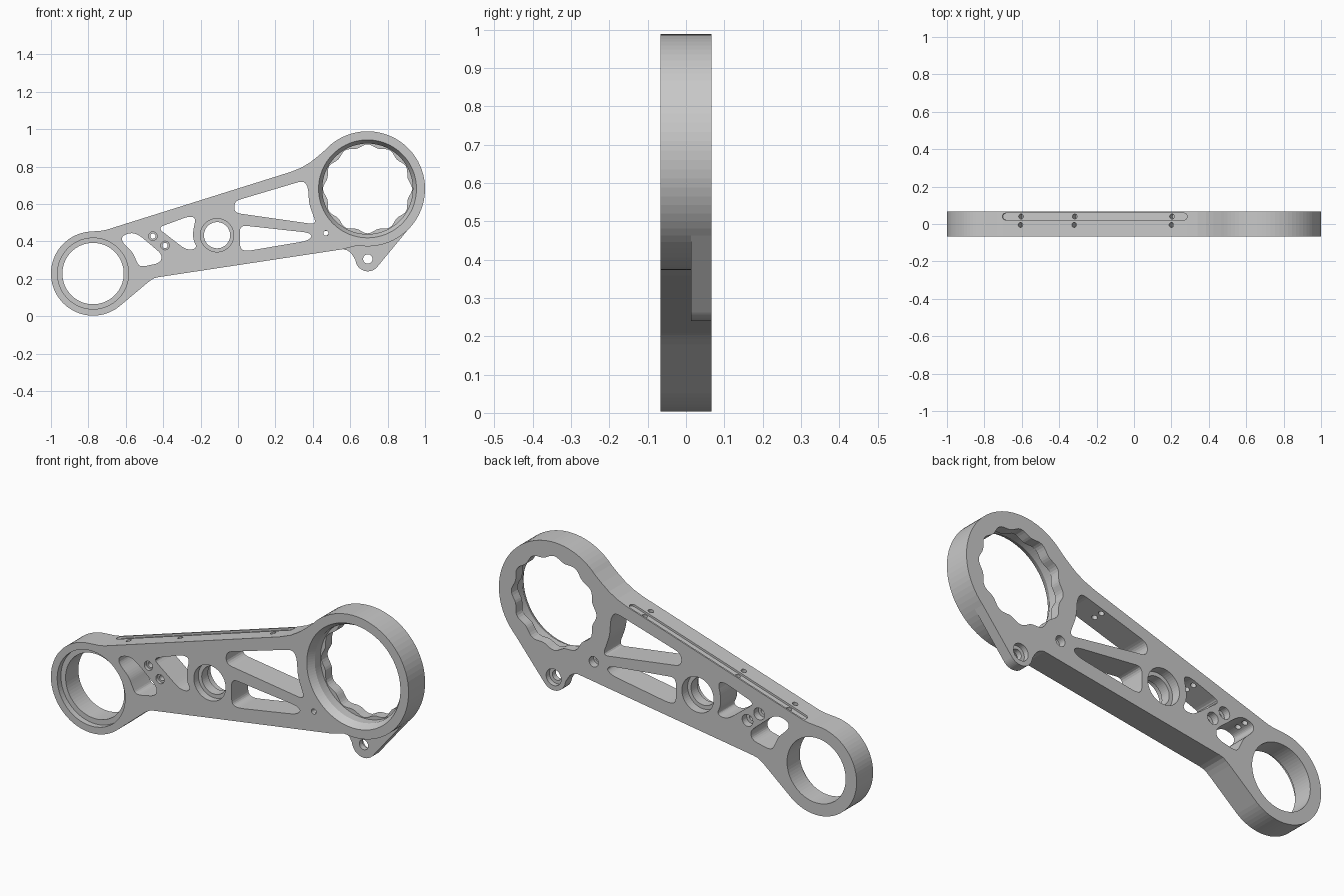
import bpy, bmesh, math
from mathutils import Matrix, Vector

if "Cube" in bpy.data.objects:
    bpy.data.objects.remove(bpy.data.objects["Cube"])

H = 0.066                                   # half thickness
BIG, SMALL = (0.6925, 0.681), (-0.775, 0.228)
# local (u, v, w) -> world x, z, y
FRONT = Matrix(((1, 0, 0, 0), (0, 0, 1, 0), (0, 1, 0, 0), (0, 0, 0, 1)))

metal = bpy.data.materials.new("grey_metal")
metal.diffuse_color = (0.58, 0.58, 0.58, 1)
metal.use_nodes = True
metal.node_tree.nodes["Principled BSDF"].inputs["Base Color"].default_value = metal.diffuse_color


def arc(c, r, a0, a1, n):
    return [(c[0] + r * math.cos(math.radians(a0 + (a1 - a0) * i / n)),
             c[1] + r * math.sin(math.radians(a0 + (a1 - a0) * i / n))) for i in range(n + 1)]


def circle(c, r, n=48):
    return arc(c, r, 0, 360, n)[:-1]


def rounded(pts, r, n=5):
    """Round every corner of a polygon."""
    out = []
    for i, p in enumerate(pts):
        p = Vector(p)
        a, b = Vector(pts[i - 1]) - p, Vector(pts[(i + 1) % len(pts)]) - p
        a = p + a.normalized() * min(r, 0.45 * a.length)
        b = p + b.normalized() * min(r, 0.45 * b.length)
        for k in range(n + 1):
            t = k / n
            out.append(tuple(a * (1 - t) ** 2 + p * 2 * t * (1 - t) + b * t * t))
    return out


def loft(name, rings, matrix=FRONT):
    """Closed solid through rings given as (w, points)."""
    bm = bmesh.new()
    loops = [[bm.verts.new(matrix @ Vector((u, v, w))) for u, v in pts] for w, pts in rings]
    n = len(loops[0])
    for a, b in zip(loops, loops[1:]):
        for i in range(n):
            j = (i + 1) % n
            bm.faces.new((a[i], a[j], b[j], b[i]))
    bm.faces.new(loops[0][::-1])
    bm.faces.new(loops[-1])
    bmesh.ops.recalc_face_normals(bm, faces=bm.faces)
    me = bpy.data.meshes.new(name)
    bm.to_mesh(me)
    bm.free()
    ob = bpy.data.objects.new(name, me)
    bpy.context.collection.objects.link(ob)
    me.materials.append(metal)
    return ob


def combine(target, other, op):
    mod = target.modifiers.new("bool", 'BOOLEAN')
    mod.operation, mod.solver, mod.object = op, 'EXACT', other
    bpy.context.view_layer.objects.active = target
    bpy.ops.object.modifier_apply(modifier=mod.name)
    bpy.data.objects.remove(other)


def cut(rings, matrix=FRONT):
    combine(arm, loft("cutter", rings, matrix), 'DIFFERENCE')


def bore(c, steps, n=48):
    """Stepped round hole, steps are (y, radius)."""
    cut([(y, circle(c, r, n)) for y, r in steps])


# main arm outline: lower edge, big ring, upper edge, small ring
outline = ([(-0.485, 0.178), (-0.465, 0.193), (-0.448, 0.203), (-0.425, 0.209), (0.56, 0.358)]
           + arc(BIG, 0.3075, -100, 138, 52)
           + [(0.425, 0.853), (0.385, 0.822), (0.34, 0.795), (0.28, 0.771),
              (-0.675, 0.471), (-0.70, 0.463), (-0.73, 0.457)]
           + arc(SMALL, 0.225, 94, 308, 46))
arm = loft("link_arm", [(-H, outline), (H, outline)])

# lug on the rear half
LUG = (0.694, 0.306)
lug = ([(0.555, 0.40), (0.56, 0.359), (0.585, 0.352), (0.603, 0.339), (0.615, 0.322)]
       + arc(LUG, 0.066, 185, 318, 20) + [(0.92, 0.476), (0.85, 0.55), (0.6, 0.5)])
combine(arm, loft("lug", [(0.013, lug), (H, lug)]), 'UNION')

# big bore: front chamfer, plain seat, scalloped rear lip
N = 120
scallop = [(BIG[0] + r * math.cos(a), BIG[1] + r * math.sin(a))
           for a, r in ((math.tau * i / N, 0.230 + 0.008 * math.cos(12 * math.tau * i / N))
                        for i in range(N))]
cut([(-0.07, circle(BIG, 0.264, N)), (-0.03, circle(BIG, 0.242, N)),
     (0.015, circle(BIG, 0.242, N)), (0.015, scallop), (0.08, scallop)])

# small ring bore, pivot bore, lug bore
bore(SMALL, [(-0.08, 0.19), (-0.036, 0.19), (-0.036, 0.164), (0.08, 0.164)], 72)
bore((-0.112, 0.433), [(-0.08, 0.089), (-0.03, 0.089), (-0.03, 0.07),
                       (0.02, 0.07), (0.02, 0.089), (0.08, 0.089)])
bore(LUG, [(-0.08, 0.025), (0.04, 0.025), (0.04, 0.042), (0.08, 0.042)], 32)

# small screw holes, counterbored at the back
for c, r, back in (((-0.455, 0.428), 0.014, 0.03), ((-0.39, 0.378), 0.014, 0.03),
                   ((0.47, 0.444), 0.013, 0.026)):
    front = 0.023 if r > 0.0135 else r + 0.0005
    bore(c, [(-0.08, front), (-0.05, front), (-0.05, r), (0.03, r), (0.03, back), (0.08, back)], 24)

# lightening pockets
pockets = [
    [(-0.02, 0.615), (0.35, 0.725), (0.375, 0.69), (0.38, 0.60), (0.42, 0.49), (-0.02, 0.553)],
    [(0.01, 0.487), (0.375, 0.447), (0.398, 0.428), (0.37, 0.403), (0.045, 0.348), (0.01, 0.36)],
    [(-0.43, 0.473), (-0.26, 0.535), (-0.225, 0.525), (-0.24, 0.46), (-0.24, 0.41),
     (-0.22, 0.37), (-0.245, 0.355), (-0.285, 0.36)],
    [(-0.62, 0.43), (-0.57, 0.447), (-0.53, 0.435), (-0.405, 0.33), (-0.415, 0.285),
     (-0.525, 0.262), (-0.545, 0.30), (-0.565, 0.345), (-0.62, 0.395)],
]
for p in pockets:
    q = rounded(p, 0.035)
    cut([(-0.08, q), (0.08, q)])

# shallow slot and paired holes in the upper edge
t = Vector((0.955, 0, 0.30)).normalized()
nrm = Vector((-t.z, 0, t.x))
o = Vector((0.0, 0, 0.471 + 0.675 * 0.30 / 0.955))
TOP = Matrix(((t.x, 0, nrm.x, o.x), (0, 1, 0, 0), (t.z, 0, nrm.z, o.z), (0, 0, 0, 1)))
slot = arc((0.28, 0.04), 0.018, -90, 90, 10) + arc((-0.72, 0.04), 0.018, 90, 270, 10)
cut([(-0.01, slot), (0.03, slot)], TOP)
for x in (-0.607, -0.32, 0.2):
    for y in (-0.005, 0.04):
        hole = circle((x / t.x, y), 0.013, 20)
        cut([(-0.10, hole), (0.03, hole)], TOP)
